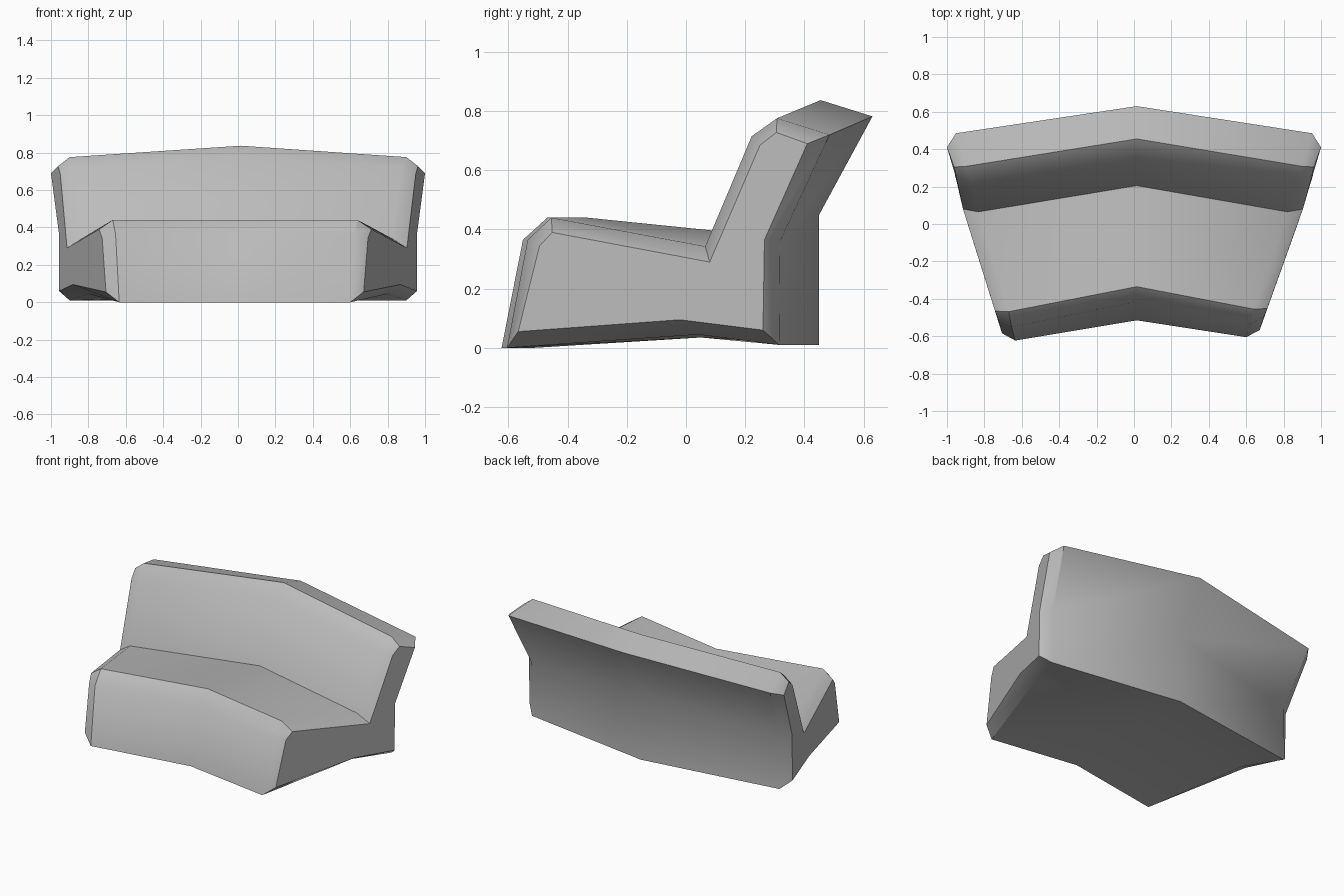
import bpy
import bmesh
import math

# Cross-section loops, running from front foot over seat and backrest to the underside
CENTRE = [(0.015, -0.515, 0.0), (0.015, -0.415, 0.365), (0.015, -0.335, 0.44),
          (0.015, 0.205, 0.385), (0.015, 0.365, 0.775), (0.015, 0.455, 0.837),
          (0.015, 0.63, 0.782), (0.015, 0.45, 0.45), (0.015, 0.45, 0.01),
          (0.015, 0.05, 0.035)]
RIM = [(0.60, -0.605, 0.0), (0.622, -0.535, 0.365), (0.64, -0.455, 0.44),
       (0.82, 0.065, 0.343), (0.868, 0.222, 0.715), (0.90, 0.308, 0.776),
       (0.952, 0.485, 0.72), (0.90, 0.318, 0.36), (0.90, 0.315, 0.01),
       (0.80, 0.04, 0.045)]
CAP = [(0.672, -0.567, 0.055), (0.695, -0.495, 0.345), (0.713, -0.452, 0.39),
       (0.903, 0.08, 0.29), (0.95, 0.25, 0.685), (0.962, 0.305, 0.728),
       (1.0, 0.41, 0.69), (0.957, 0.265, 0.365), (0.957, 0.26, 0.06),
       (0.868, -0.02, 0.095)]


def left(loop):
    """Opposite end, with the slight outward skew of the front corner."""
    return [(-x - 0.035 * max(0, 0.4 - y), y + 0.03 * min(0, y), z)
            if y < 0.2 and z > 0.05 or y < -0.3
            else (-x, y, z) for x, y, z in loop]


upholstery = bpy.data.materials.new("grey_upholstery")
upholstery.diffuse_color = (0.5, 0.5, 0.5, 1)

# Loft the bench through its five loops and close both ends
bm = bmesh.new()
loops = [[bm.verts.new(p) for p in loop]
         for loop in (left(CAP), left(RIM), CENTRE, RIM, CAP)]
for a, b in zip(loops, loops[1:]):
    n = len(a)
    for i in range(n):
        j = (i + 1) % n
        bm.faces.new((a[i], a[j], b[j], b[i]))
bm.faces.new(loops[0])
bm.faces.new(loops[-1])
bmesh.ops.recalc_face_normals(bm, faces=bm.faces)

mesh = bpy.data.meshes.new("curved_bench")
bm.to_mesh(mesh)
bm.free()
bench = bpy.data.objects.new("curved_bench", mesh)
bpy.context.collection.objects.link(bench)
mesh.materials.append(upholstery)

# Soft folds with crisp main edges
bpy.context.view_layer.objects.active = bench
bench.select_set(True)
bpy.ops.object.shade_smooth_by_angle(angle=math.radians(36))
